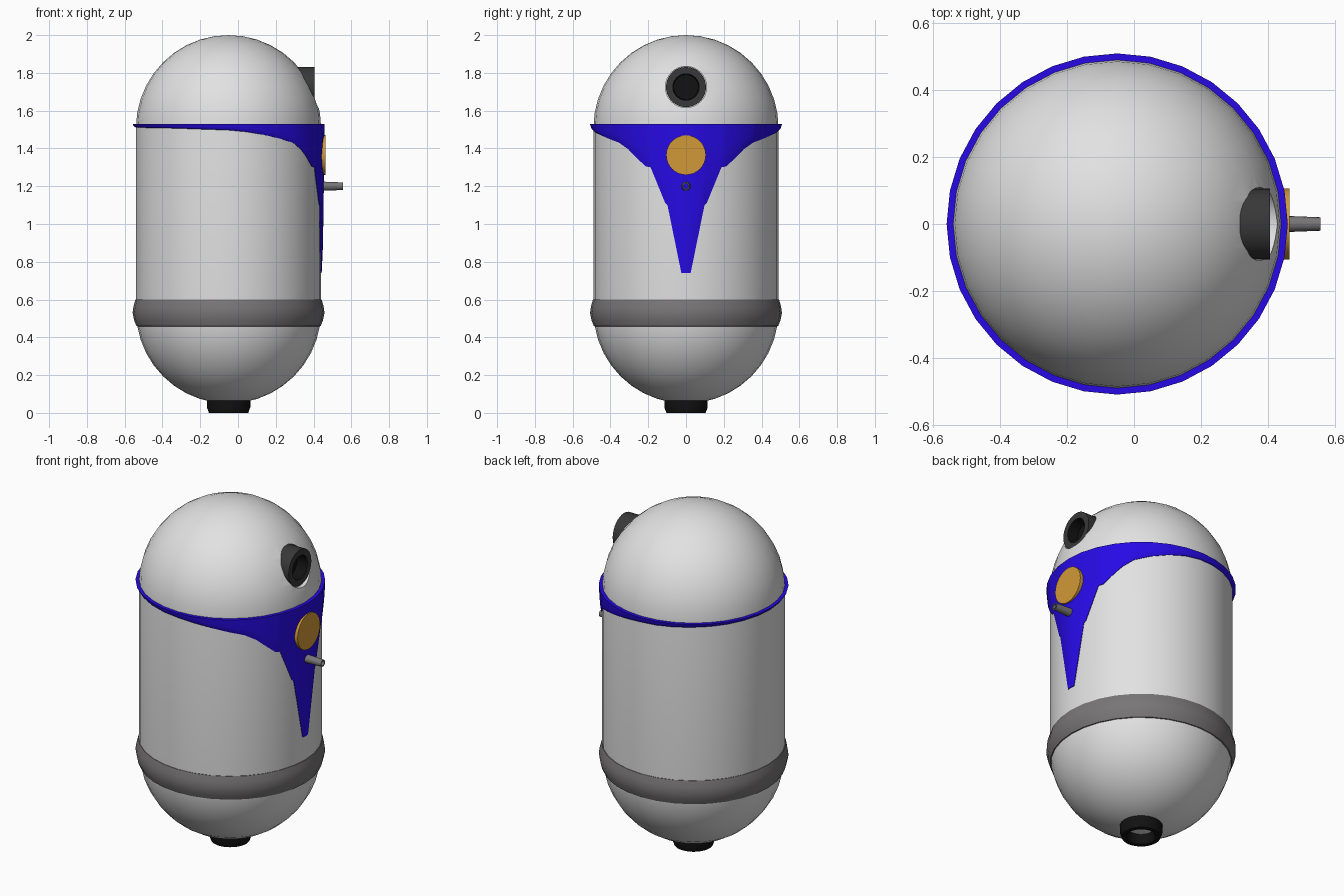
import bpy, bmesh, math
from mathutils import Matrix

if "Cube" in bpy.data.objects:
    bpy.data.objects.remove(bpy.data.objects["Cube"])

CX = -0.05      # centre line of the capsule
R = 0.49        # capsule radius


def material(name, rgb):
    m = bpy.data.materials.new(name)
    m.diffuse_color = (*rgb, 1)
    m.use_nodes = True
    m.node_tree.nodes["Principled BSDF"].inputs["Base Color"].default_value = m.diffuse_color
    return m


WHITE = material("shell white", (0.76, 0.76, 0.76))
BLUE = material("collar blue", (0.02, 0.003, 0.78))
GOLD = material("badge gold", (0.64, 0.32, 0.04))
GREY = material("band grey", (0.19, 0.18, 0.185))
DARK = material("lens dark grey", (0.04, 0.04, 0.04))
BLACK = material("black", (0.006, 0.006, 0.006))


def smooth(ob, angle=35):
    bpy.ops.object.select_all(action='DESELECT')
    ob.select_set(True)
    bpy.context.view_layer.objects.active = ob
    bpy.ops.object.shade_smooth_by_angle(angle=math.radians(angle))


def make_object(name, bm, mat):
    bmesh.ops.remove_doubles(bm, verts=bm.verts, dist=1e-5)
    bmesh.ops.recalc_face_normals(bm, faces=bm.faces)
    me = bpy.data.meshes.new(name)
    bm.to_mesh(me)
    bm.free()
    me.materials.append(mat)
    ob = bpy.data.objects.new(name, me)
    bpy.context.collection.objects.link(ob)
    return ob


def lathe(name, profile, mat, n=32, closed=False, along_x=None):
    """Spin (radius, height) points about the capsule axis, or about +x at height along_x."""
    bm = bmesh.new()
    rings = []
    for r, h in profile:
        if r < 1e-6:
            rings.append([bm.verts.new((0, 0, h))] * n)
        else:
            rings.append([bm.verts.new((r * math.cos(2 * math.pi * i / n),
                                        r * math.sin(2 * math.pi * i / n), h)) for i in range(n)])
    pairs = list(zip(rings, rings[1:]))
    if closed:
        pairs.append((rings[-1], rings[0]))
    for a, b in pairs:
        for i in range(n):
            j = (i + 1) % n
            bm.faces.new(list(dict.fromkeys((a[i], a[j], b[j], b[i]))))
    if along_x is None:
        bm.transform(Matrix.Translation((CX, 0, 0)))
    else:
        bm.transform(Matrix.Translation((0, 0, along_x)) @ Matrix.Rotation(math.pi / 2, 4, 'Y'))
    return make_object(name, bm, mat)


# Capsule shell: two domes joined by a straight wall
low, high = 0.54, 1.51
arc = [math.pi / 2 * i / 10 for i in range(11)]
profile = [(R * math.sin(a), low - R * math.cos(a)) for a in arc]
profile += [(R * math.cos(a), high + R * math.sin(a)) for a in arc]
profile[0], profile[-1] = (0, low - R), (0, high + R)
shell = lathe("capsule_shell", profile, WHITE)

# Round pocket cut in the dome for the lens
LENS_Z = 1.725
cutter = lathe("lens_pocket_cutter", [(0, 0.3), (0.109, 0.3), (0.109, 0.6), (0, 0.6)],
               WHITE, along_x=LENS_Z)
cutter.hide_render = True
mod = shell.modifiers.new("pocket", 'BOOLEAN')
mod.operation = 'DIFFERENCE'
mod.solver = 'EXACT'
mod.object = cutter
bpy.context.view_layer.objects.active = shell
bpy.ops.object.modifier_apply(modifier=mod.name)
bpy.data.objects.remove(cutter)
smooth(shell)

# Lens housing with a recessed black bore
lens = lathe("lens", [(0, 0.3), (0.106, 0.3), (0.106, 0.405), (0.07, 0.405), (0.066, 0.34), (0, 0.34)],
             DARK, along_x=LENS_Z)
lens.data.materials.append(BLACK)
for p in lens.data.polygons:
    if math.hypot(p.center.y, p.center.z - LENS_Z) < 0.0705 and p.center.x > 0.32:
        p.material_index = 1
smooth(lens)

# Blue collar: thin shell whose lower edge drops to a point on the +x side
EDGE = [(0.05, 0.74), (0.2, 1.1), (0.225, 1.11), (0.39, 1.3), (0.45, 1.305), (0.67, 1.395),
        (0.8, 1.43), (1.09, 1.465), (1.47, 1.495), (2.2, 1.507), (3.15, 1.512)]


def lower_edge(a):
    a = max(abs(a), EDGE[0][0])
    for (a0, z0), (a1, z1) in zip(EDGE, EDGE[1:]):
        if a <= a1:
            return z0 + (z1 - z0) * (a - a0) / (a1 - a0)
    return EDGE[-1][1]


angles = {round(2 * math.pi * i / 32, 4) for i in range(-15, 17)}
angles |= {s * a for a, _ in EDGE[:7] for s in (1, -1)}
angles = sorted(angles)
TOP, ROWS = 1.53, 6
sector = 2 * math.pi / 32
bm = bmesh.new()
cols = []
for a in angles:
    # follow the flat sides of the 32-sided shell
    off = (a + 1e-6) % sector - sector / 2
    facet = math.cos(sector / 2) / math.cos(off)
    z0 = lower_edge(a)
    col = []
    for k in range(-1, ROWS + 2):
        t = min(max(k / ROWS, 0), 1)
        r = 0.493 + 0.015 * math.sqrt(t)
        if k in (-1, ROWS + 1):
            r = R - 0.003           # tuck the rims into the shell
        col.append(bm.verts.new((CX + r * facet * math.cos(a), r * facet * math.sin(a),
                                 z0 + (TOP - z0) * t)))
    cols.append(col)
for c, d in zip(cols, cols[1:] + cols[:1]):
    for k in range(len(c)):
        m = (k + 1) % len(c)
        bm.faces.new((c[k], d[k], d[m], c[m]))
smooth(make_object("collar", bm, BLUE))

# Grey bumper band
smooth(lathe("lower_band", [(0.475, 0.6), (0.493, 0.6), (0.503, 0.565), (0.508, 0.53),
                            (0.5, 0.49), (0.488, 0.46), (0.46, 0.452)], GREY, closed=True), 50)

# Foot ring
smooth(lathe("foot_ring", [(0.115, 0.075), (0.115, 0.03), (0.104, 0.0), (0.08, 0.0),
                           (0.07, 0.02), (0.07, 0.075)], BLACK, closed=True))

# Round badge
smooth(lathe("badge", [(0, 0.43), (0.105, 0.43), (0.105, 0.463), (0, 0.463)], GOLD, along_x=1.365))

# Hollow peg below the badge
smooth(lathe("peg", [(0.025, 0.43), (0.02, 0.555), (0.014, 0.555), (0.014, 0.43)],
             GREY, n=16, closed=True, along_x=1.2))
